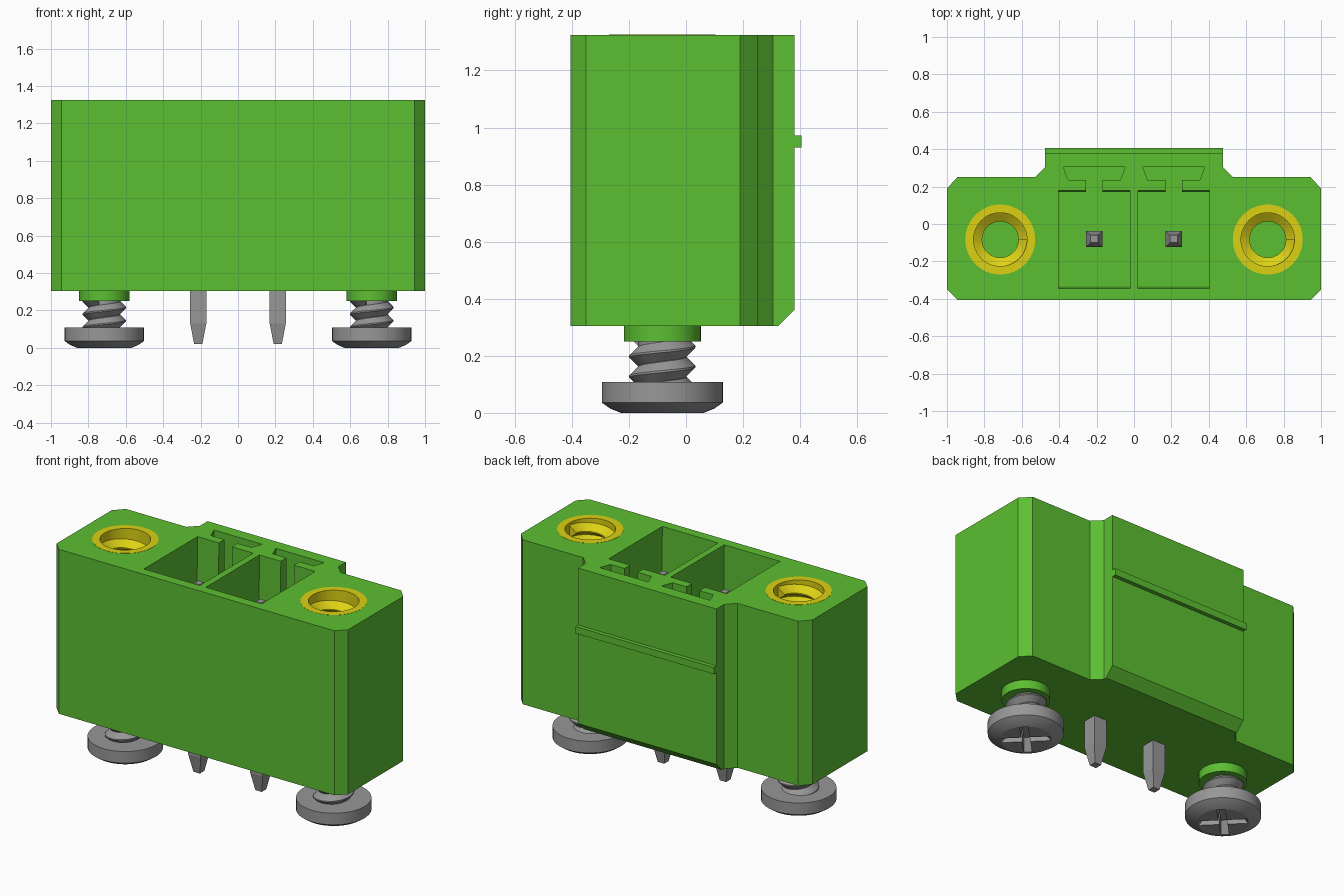
import bpy, bmesh, math
from mathutils import Matrix

if "Cube" in bpy.data.objects:
    bpy.data.objects.remove(bpy.data.objects["Cube"], do_unlink=True)


def material(name, rgb):
    m = bpy.data.materials.new(name)
    m.use_nodes = True
    m.diffuse_color = (*rgb, 1)
    bsdf = m.node_tree.nodes["Principled BSDF"]
    bsdf.inputs["Base Color"].default_value = (*rgb, 1)
    bsdf.inputs["Roughness"].default_value = 0.6
    return m


GREEN = material("green_plastic", (0.107, 0.52, 0.032))
YELLOW = material("yellow_brass", (0.72, 0.64, 0.007))
GREY = material("grey_metal", (0.31, 0.31, 0.31))


def finish(bm, name, mat=None, loc=(0, 0, 0), smooth=False, flip=False):
    bmesh.ops.recalc_face_normals(bm, faces=bm.faces)
    if flip:
        bmesh.ops.reverse_faces(bm, faces=bm.faces)
    me = bpy.data.meshes.new(name)
    bm.to_mesh(me)
    bm.free()
    ob = bpy.data.objects.new(name, me)
    ob.location = loc
    bpy.context.collection.objects.link(ob)
    if mat:
        me.materials.append(mat)
    if smooth:
        activate(ob)
        bpy.ops.object.shade_smooth_by_angle(angle=math.radians(25))
    return ob


def activate(ob):
    bpy.ops.object.select_all(action='DESELECT')
    bpy.context.view_layer.update()
    ob.select_set(True)
    bpy.context.view_layer.objects.active = ob


def loft(sections):
    """Skin closed loops of equal length and cap both ends."""
    bm = bmesh.new()
    rings = [[bm.verts.new(p) for p in s] for s in sections]
    n = len(rings[0])
    for a, b in zip(rings, rings[1:]):
        for i in range(n):
            j = (i + 1) % n
            bm.faces.new((a[i], a[j], b[j], b[i]))
    bm.faces.new(rings[0])
    bm.faces.new(rings[-1])
    return bm


def circle(r, z, n=48):
    return [(r * math.cos(i * math.tau / n), r * math.sin(i * math.tau / n), z) for i in range(n)]


def square(h, z):
    return [(-h, -h, z), (h, -h, z), (h, h, z), (-h, h, z)]


def thread(root, crest, z0, z1, pitch, n=36):
    """Helical V ridge from root radius to crest radius."""
    bm = bmesh.new()
    rows = []
    for i in range(int((z1 - z0 - pitch) / pitch * n) + 1):
        a, z = i * math.tau / n, z0 + i * pitch / n
        rows.append([bm.verts.new((r * math.cos(a), r * math.sin(a), z + k * pitch))
                     for r, k in ((root, 0), (crest, 0.45), (crest, 0.55), (root, 1))])
    for a, b in zip(rows, rows[1:]):
        for k in range(3):
            bm.faces.new((a[k], b[k], b[k + 1], a[k + 1]))
    # Close the two ends of the ridge
    bm.faces.new(rows[0])
    bm.faces.new(rows[-1])
    bmesh.ops.remove_doubles(bm, verts=bm.verts, dist=1e-5)
    return bm


def cut(ob, cutters):
    activate(ob)
    for c in cutters:
        m = ob.modifiers.new("cut", 'BOOLEAN')
        m.operation, m.solver, m.object = 'DIFFERENCE', 'EXACT', c
        bpy.ops.object.modifier_apply(modifier=m.name)
        bpy.data.objects.remove(c, do_unlink=True)


BOTTOM, TOP = 0.305, 1.325
SCREW_X, SCREW_Y = 0.715, -0.083
PIN_X, PIN_Y = 0.2125, -0.08
FLOOR, BORE = 0.45, 0.85

# Housing outline, mirrored in x
half = [(0.945, -0.405), (1, -0.35), (1, 0.19), (0.945, 0.25),
        (0.53, 0.25), (0.475, 0.305), (0.475, 0.38)]
outline = half + [(-x, y) for x, y in reversed(half)]
bm = loft([[(x, y, z) for x, y in outline] for z in (BOTTOM, TOP)])
# Chamfer on the lower rear edge
edge = [e for e in bm.edges if all(v.co.y > 0.37 and v.co.z < 0.31 for v in e.verts)]
bmesh.ops.bevel(bm, geom=edge, offset=0.056, segments=1, affect='EDGES')
housing = finish(bm, "housing", GREEN)

# Contact chambers: drafted pocket, narrow neck and trapezoid keyway
right = [(0.1915, -0.345), (0.1915, 0.18), (0.045, 0.18), (0.045, 0.235),
         (0.139, 0.235), (0.166, 0.305)]
chamber = right + [(-x, y) for x, y in reversed(right)]
draft = {-0.345: -0.335, 0.18: 0.17}
cutters = []
for s in (-1, 1):
    bm = loft([[(x, draft.get(y, y), FLOOR) for x, y in chamber],
               [(x, y, TOP + 0.001) for x, y in chamber]])
    cutters.append(finish(bm, "chamber_cutter", loc=(s * PIN_X, 0, 0)))
    bm = loft([circle(0.186, BORE), circle(0.186, TOP + 0.05)])
    cutters.append(finish(bm, "bore_cutter", loc=(s * SCREW_X, SCREW_Y, 0)))
cut(housing, cutters)

# Rear latch rib
bm = loft([[(x, y, z) for x, y in ((-0.475, 0.37), (0.475, 0.37), (0.475, 0.405), (-0.475, 0.405))]
           for z in (0.93, 0.972)])
finish(bm, "latch_rib", GREEN)

for s, side in ((-1, "right"), (1, "left")):
    at = (s * SCREW_X, SCREW_Y, 0)

    # Contact pin, pointed at both ends
    bm = loft([square(h, z) for h, z in ((0.022, 0.02), (0.043, 0.13), (0.043, 1.11), (0.02, 1.19))])
    finish(bm, side + "_contact_pin", GREY, (s * PIN_X, PIN_Y, 0))

    # Threaded insert sleeve with its internal thread
    sleeve = [circle(r, z) for r, z in ((0.187, BORE), (0.187, TOP + 0.001),
                                        (0.143, TOP + 0.001), (0.143, BORE))]
    bm = loft(sleeve + [sleeve[0]])
    bmesh.ops.delete(bm, geom=[f for f in bm.faces if len(f.verts) > 4], context='FACES')
    bmesh.ops.remove_doubles(bm, verts=bm.verts, dist=1e-5)
    finish(bm, side + "_insert_sleeve", YELLOW, at, smooth=True)
    finish(thread(0.1435, 0.097, BORE + 0.01, TOP - 0.015, 0.075),
           side + "_insert_thread", YELLOW, at, smooth=True)

    # Collar under the housing
    finish(loft([circle(0.135, 0.25), circle(0.135, BOTTOM + 0.01)]),
           side + "_collar", GREEN, at, smooth=True)

    # Screw shank and thread
    finish(loft([circle(0.085, 0.08), circle(0.085, 0.26)]), side + "_screw_shank", GREY, at, smooth=True)
    finish(thread(0.084, 0.116, 0.04, 0.3, 0.07), side + "_screw_thread", GREY, at, smooth=True)

    # Screw head with tapered cross recess
    head = finish(loft([circle(r, z) for r, z in
                        ((0.145, 0), (0.182, 0.015), (0.212, 0.036), (0.212, 0.108))]),
                  side + "_screw_head", GREY, at)
    arms = []
    for turn in (45, 135):
        bm = loft([[(-l, -w, z), (l, -w, z), (l, w, z), (-l, w, z)]
                   for l, w, z in ((0.145, 0.024, -0.01), (0.09, 0.018, 0.065))])
        bm.transform(Matrix.Rotation(math.radians(turn), 4, 'Z'))
        arms.append(finish(bm, "cross_cutter", loc=at))
    cut(head, arms)
    activate(head)
    bpy.ops.object.shade_smooth_by_angle(angle=math.radians(15))
